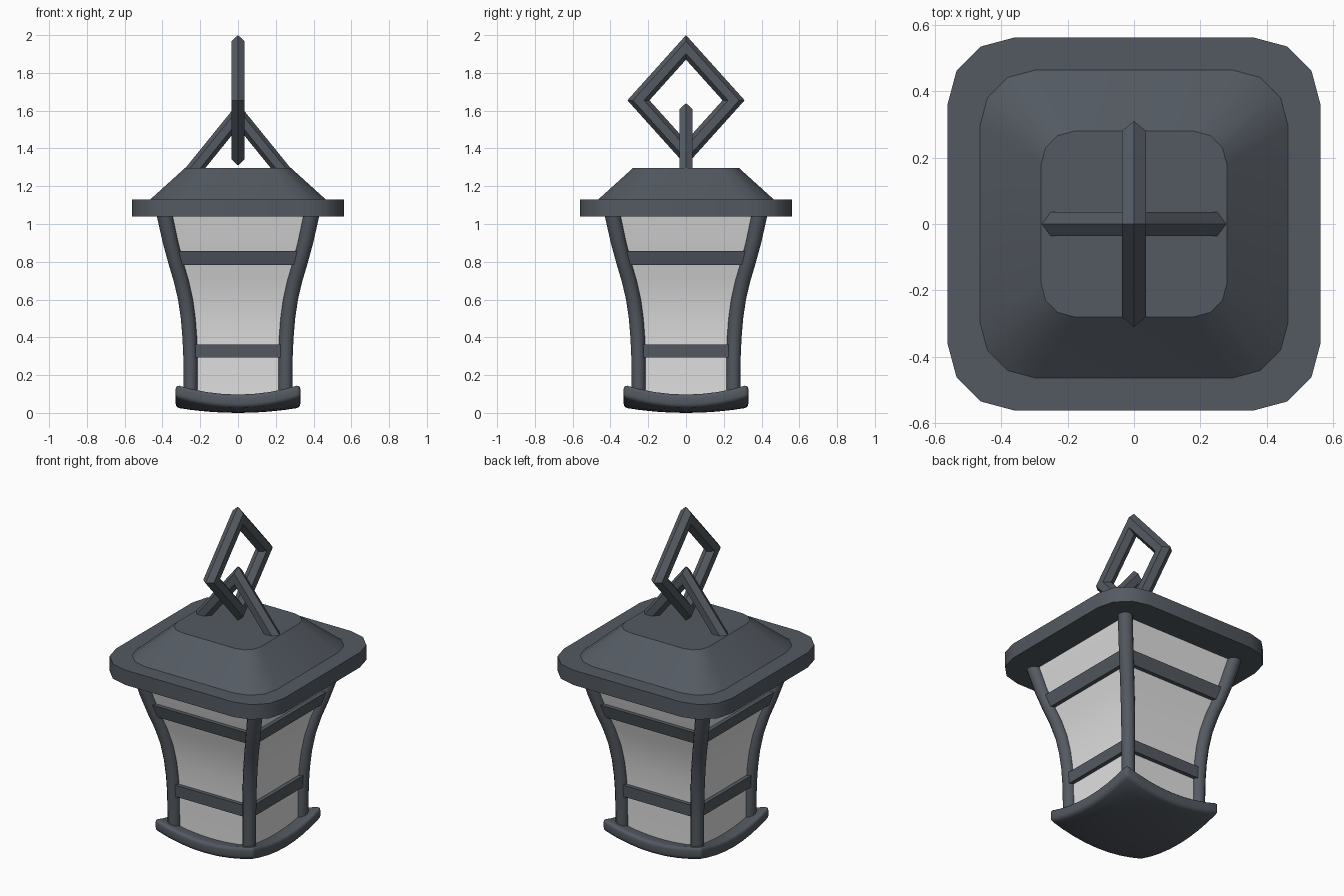
import bpy, bmesh, math
from mathutils import Vector

if "Cube" in bpy.data.objects:
    bpy.data.objects.remove(bpy.data.objects["Cube"])


def material(name, rgb):
    m = bpy.data.materials.new(name)
    m.diffuse_color = (*rgb, 1)
    m.use_nodes = True
    m.node_tree.nodes["Principled BSDF"].inputs["Base Color"].default_value = m.diffuse_color
    return m


METAL = material("dark_grey_metal", (0.088, 0.102, 0.122))
GLASS = material("pale_glass", (0.75, 0.75, 0.75))


def finish(bm, name, mat, smooth=None):
    bmesh.ops.recalc_face_normals(bm, faces=bm.faces[:])
    me = bpy.data.meshes.new(name)
    bm.to_mesh(me)
    bm.free()
    me.materials.append(mat)
    ob = bpy.data.objects.new(name, me)
    bpy.context.collection.objects.link(ob)
    if smooth:
        bpy.ops.object.select_all(action='DESELECT')
        ob.select_set(True)
        bpy.context.view_layer.objects.active = ob
        bpy.ops.object.shade_smooth_by_angle(angle=math.radians(smooth))
    return ob


def loft(bm, rings, caps=True, cyclic=False):
    vs = [[bm.verts.new(p) for p in r] for r in rings]
    pairs = list(zip(vs, vs[1:])) + ([(vs[-1], vs[0])] if cyclic else [])
    n = len(rings[0])
    for a, b in pairs:
        for i in range(n):
            j = (i + 1) % n
            bm.faces.new((a[i], a[j], b[j], b[i]))
    if caps and not cyclic:
        bm.faces.new(vs[0])
        bm.faces.new(vs[-1])


def rounded_square(half, r, z):
    pts = []
    for q in range(4):
        cx, cy = [(1, 1), (-1, 1), (-1, -1), (1, -1)][q]
        for k in range(4):
            a = math.radians(90 * q + 30 * k)
            pts.append((cx * (half - r) + r * math.cos(a),
                        cy * (half - r) + r * math.sin(a), z))
    return pts


def square(h, z):
    return [(h, h, z), (-h, h, z), (-h, -h, z), (h, -h, z)]


# Flared body profile: half-width of the post centres at each height
PROFILE = [(0.07, 0.25), (0.3, 0.252), (0.4, 0.256), (0.5, 0.264), (0.6, 0.278),
           (0.7, 0.301), (0.78, 0.325), (0.9, 0.357), (1.06, 0.392)]


def half_at(z):
    for (z0, c0), (z1, c1) in zip(PROFILE, PROFILE[1:]):
        if z <= z1:
            return c0 + (c1 - c0) * (z - z0) / (z1 - z0)
    return PROFILE[-1][1]


# Roof brim and sloped roof
bm = bmesh.new()
loft(bm, [rounded_square(0.562, 0.2, 1.04), rounded_square(0.562, 0.2, 1.13)])
finish(bm, "roof_brim", METAL, 35)
bm = bmesh.new()
loft(bm, [rounded_square(0.47, 0.17, 1.125), rounded_square(0.28, 0.1, 1.297)])
finish(bm, "roof_slope", METAL, 35)

# Glass panes on all four sides
bm = bmesh.new()
loft(bm, [square(c, z) for z, c in PROFILE], caps=False)
finish(bm, "glass_panes", GLASS, 35)

# Corner posts
for sx, sy in ((1, 1), (-1, 1), (-1, -1), (1, -1)):
    bm = bmesh.new()
    rings = []
    for z, c in PROFILE:
        r = 0.036 + 0.006 * (z / 1.06)
        rings.append([(sx * c + r * math.cos(math.tau * k / 12),
                       sy * c + r * math.sin(math.tau * k / 12), z) for k in range(12)])
    loft(bm, rings)
    finish(bm, "corner_post", METAL, 40)

# Cross bars running around the body
for name, z0, z1 in (("lower_bar", 0.292, 0.362), ("upper_bar", 0.782, 0.858)):
    bm = bmesh.new()
    a, b = half_at(z0), half_at(z1)
    loft(bm, [square(a + 0.024, z0), square(b + 0.024, z1),
              square(b - 0.02, z1), square(a - 0.02, z0)], cyclic=True)
    finish(bm, name, METAL)

# Base tray: bowl-shaped slab with upturned corners
bm = bmesh.new()
bmesh.ops.create_cube(bm, size=2)
flat = [e for e in bm.edges if abs(e.verts[0].co.z - e.verts[1].co.z) < 0.1]
bmesh.ops.subdivide_edges(bm, edges=flat, cuts=7, use_grid_fill=True)
for v in bm.verts:
    u, w, up = v.co.x ** 2, v.co.y ** 2, v.co.z > 0
    z = 0.028 * (u + w) + 0.027 * u * w + (0.072 if up else 0)
    v.co = Vector((v.co.x * 0.33, v.co.y * 0.33, z))
tray = finish(bm, "base_tray", METAL)
bev = tray.modifiers.new("soft_rim", 'BEVEL')
bev.width = 0.02
bev.segments = 3
bev.limit_method = 'ANGLE'
bev.angle_limit = math.radians(50)
bpy.ops.object.select_all(action='DESELECT')
tray.select_set(True)
bpy.context.view_layer.objects.active = tray
bpy.ops.object.modifier_apply(modifier=bev.name)
bpy.ops.object.shade_smooth_by_angle(angle=math.radians(40))


# Diamond chain links with a flattened hexagonal section
def link(name, along_x, cz, squash, cut=None):
    bm = bmesh.new()
    rings = []
    for i in range(4):
        a = math.tau * i / 4
        ring = []
        for k in range(6):
            t = math.tau * k / 6
            rad = 0.28 + 0.065 * math.cos(t)
            side = 0.041 * math.sin(t)
            h = rad * math.cos(a) * squash
            z = cz + rad * math.sin(a)
            ring.append((h, side, z) if along_x else (side, h, z))
        rings.append(ring)
    loft(bm, rings, cyclic=True)
    if cut:
        bmesh.ops.bisect_plane(bm, geom=bm.verts[:] + bm.edges[:] + bm.faces[:],
                               plane_co=(0, 0, cut), plane_no=(0, 0, -1), clear_outer=True)
    finish(bm, name, METAL)


link("lower_link", True, 1.295, 0.81, cut=1.27)
link("upper_link", False, 1.655, 0.9)
